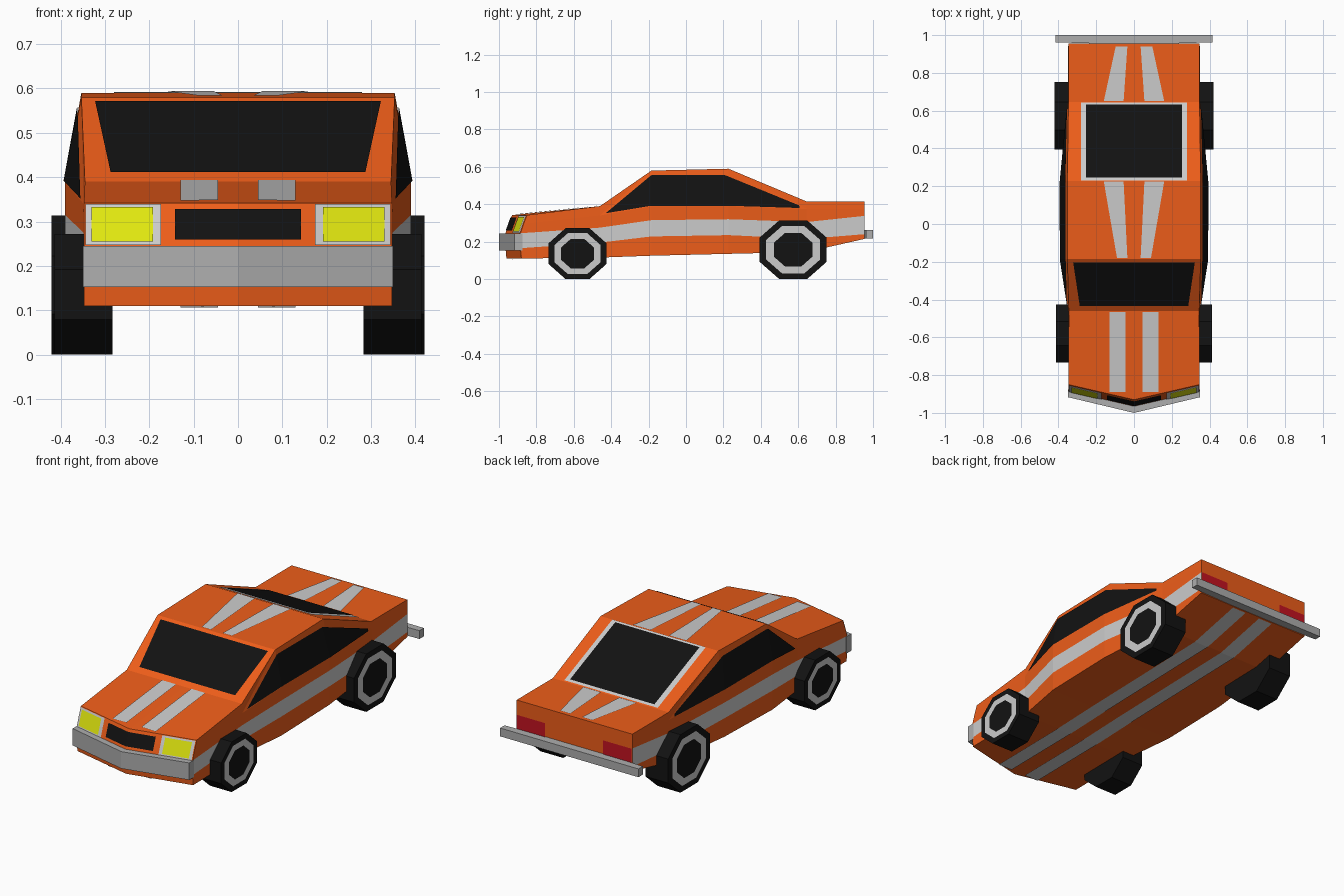
import bpy, bmesh, math
from mathutils import Vector, Matrix
from mathutils.bvhtree import BVHTree

if "Cube" in bpy.data.objects:
    bpy.data.objects.remove(bpy.data.objects["Cube"])


def material(name, r, g, b):
    m = bpy.data.materials.new(name)
    m.diffuse_color = (r, g, b, 1)
    m.use_nodes = True
    m.node_tree.nodes["Principled BSDF"].inputs["Base Color"].default_value = m.diffuse_color
    return m


ORANGE = material("orange_paint", 0.85, 0.11, 0.01)
GREY = material("light_grey", 0.66, 0.66, 0.66)
CHROME = material("bumper_grey", 0.42, 0.42, 0.42)
BLACK = material("black", 0.006, 0.006, 0.006)
YELLOW = material("yellow_lamp", 0.75, 0.8, 0.005)
RED = material("red_lamp", 0.55, 0.006, 0.015)


def finish(name, bm, mats):
    """Turn a right-half bmesh into an object mirrored across x = 0."""
    me = bpy.data.meshes.new(name)
    bm.to_mesh(me)
    for m in mats:
        me.materials.append(m)
    ob = bpy.data.objects.new(name, me)
    bpy.context.collection.objects.link(ob)
    mod = ob.modifiers.new("mirror", 'MIRROR')
    mod.merge_threshold = 0.002
    return ob


# Body: lofted half sections (y, heights: floor, stripe low, stripe high, belt, top; belt x, top x)
sections = [
    (-0.46, (0.115, 0.195, 0.275, 0.34, 0.39), 0.348, 0.345),
    (-0.185, (0.125, 0.228, 0.315, 0.388, 0.58), 0.39, 0.353),
    (0.227, (0.135, 0.235, 0.32, 0.388, 0.59), 0.39, 0.353),
    (0.645, (0.145, 0.215, 0.305, 0.375, 0.415), 0.35, 0.347),
    (0.955, (0.215, 0.24, 0.338, 0.375, 0.415), 0.348, 0.347),
]
nose_z = (0.11, 0.165, 0.245, 0.295, 0.342)
nose_y = (-0.96, -0.965, -0.965, -0.948, -0.93)

bm = bmesh.new()
tip = [bm.verts.new((0, y, z)) for y, z in zip(nose_y, nose_z)]
corner = [bm.verts.new((0.347, y + 0.08, z)) for y, z in zip(nose_y, nose_z)]
loft = [[tip[0]] + corner + [tip[4]]]
for y, zs, bx, tx in sections:
    pts = [(0, zs[0])] + [(bx, z) for z in zs[:4]] + [(tx, zs[4]), (0, zs[4])]
    loft.append([bm.verts.new((x, y, z)) for x, z in pts])
for i, (a, b) in enumerate(zip(loft, loft[1:])):
    for k in range(6):
        if k == 4 and i == 1:      # screen pillar folds
            bm.faces.new((a[4], b[4], b[5]))
            bm.faces.new((a[4], b[5], a[5]))
        elif k == 4 and i == 3:
            bm.faces.new((a[4], b[4], a[5]))
            bm.faces.new((b[4], b[5], a[5]))
        else:
            f = bm.faces.new((a[k], b[k], b[k + 1], a[k + 1]))
            f.material_index = 1 if k == 2 else 0
for k in range(4):
    bm.faces.new((tip[k], corner[k], corner[k + 1], tip[k + 1]))
bm.faces.new(loft[-1])
bmesh.ops.recalc_face_normals(bm, faces=bm.faces)
bm.normal_update()
skin = BVHTree.FromBMesh(bm)
finish("body", bm, [ORANGE, GREY])


# Flat trim, projected onto the body skin along a direction
def trim(name, polys, axis, sign, mat, lift=0.004):
    d = Vector((0, 0, 0))
    d[axis] = sign
    u, v = [i for i in range(3) if i != axis]
    bm = bmesh.new()
    for poly in polys:
        vs = []
        for p in poly:
            o = Vector((0, 0, 0))
            o[u], o[v] = p
            if axis == 2 or axis == 1:
                o.x = max(o.x, 0.0005)
            hit = skin.ray_cast(o - d * 3, d)[0]
            vs.append(bm.verts.new(hit - d * lift))
        f = bm.faces.new(vs)
        f.normal_update()
        if f.normal.dot(d) > 0:
            f.normal_flip()
    finish(name, bm, [mat])


def box(u0, u1, v0, v1):
    return [(u0, v0), (u1, v0), (u1, v1), (u0, v1)]


DOWN, UP, BACK, FWD, IN = (2, -1), (2, 1), (1, 1), (1, -1), (0, -1)

# Glass
trim("windscreen", [[(0, -0.435), (0.287, -0.435), (0.322, -0.203), (0, -0.203)]], *DOWN, BLACK)
trim("rear_window_frame", [box(0, 0.28, 0.231, 0.642)], *DOWN, GREY)
trim("rear_window", [box(0, 0.253, 0.245, 0.632)], *DOWN, BLACK, 0.008)
trim("side_windows", [
    [(-0.43, 0.352), (-0.186, 0.392), (-0.186, 0.555)],
    [(-0.186, 0.392), (0.228, 0.392), (0.205, 0.557), (-0.175, 0.557), (-0.186, 0.555)],
    [(0.228, 0.392), (0.607, 0.380), (0.605, 0.394), (0.228, 0.548), (0.205, 0.557)],
], *IN, BLACK)

# Racing stripes over the top and under the floor
trim("hood_stripes", [box(0.045, 0.13, -0.89, -0.465)], *DOWN, GREY)
trim("roof_stripes", [[(0.035, -0.18), (0.09, -0.18), (0.16, 0.225), (0.055, 0.225)]], *DOWN, GREY)
trim("trunk_stripes", [[(0.055, 0.65), (0.16, 0.65), (0.097, 0.94), (0.035, 0.94)]], *DOWN, GREY)
ys = [-0.93] + [s[0] for s in sections[:-1]] + [0.95]
trim("floor_stripes", [box(0.045, 0.13, a, b) for a, b in zip(ys, ys[1:])], *UP, GREY)

# Lamps and grille
trim("headlight_frames", [box(0.173, 0.344, 0.247, 0.294), box(0.173, 0.344, 0.294, 0.34)], *BACK, GREY)
trim("headlights", [box(0.192, 0.33, 0.255, 0.333)], *BACK, YELLOW, 0.008)
trim("grille", [box(0, 0.142, 0.26, 0.328)], *BACK, BLACK)
trim("tail_lights", [box(0.175, 0.345, 0.241, 0.337)], *FWD, RED)


# Bumpers: half outlines in plan, extruded upwards
def bumper(name, outline, z0, z1):
    bm = bmesh.new()
    lo = [bm.verts.new((x, y, z0)) for x, y in outline]
    hi = [bm.verts.new((x, y, z1)) for x, y in outline]
    bm.faces.new(lo)
    bm.faces.new(hi)
    for i in range(3):             # the side on x = 0 stays open
        bm.faces.new((lo[i], lo[i + 1], hi[i + 1], hi[i]))
    bmesh.ops.recalc_face_normals(bm, faces=bm.faces)
    finish(name, bm, [CHROME])


bumper("front_bumper", [(0, -1.0), (0.349, -0.917), (0.349, -0.875), (0, -0.955)], 0.153, 0.245)
bumper("rear_bumper", [(0, 1.0), (0.415, 1.0), (0.415, 0.962), (0, 0.95)], 0.217, 0.262)


# Wheels: eight-sided, with a grey ring inset into the outer face
def wheels(name, y, half_len, half_h, x0, x1):
    bm = bmesh.new()
    r = 1 / math.cos(math.pi / 8)
    bmesh.ops.create_cone(bm, cap_ends=True, segments=8, radius1=r, radius2=r, depth=1)
    bmesh.ops.rotate(bm, verts=bm.verts, matrix=Matrix.Rotation(math.pi / 8, 3, 'Z'))
    if min(abs(v.co.x) for v in bm.verts) < 0.1:
        bmesh.ops.rotate(bm, verts=bm.verts, matrix=Matrix.Rotation(math.pi / 8, 3, 'Z'))
    bmesh.ops.rotate(bm, verts=bm.verts, matrix=Matrix.Rotation(math.pi / 2, 3, 'Y'))
    bm.normal_update()
    cap = max(bm.faces, key=lambda f: f.calc_center_median().x)
    bmesh.ops.inset_individual(bm, faces=[cap], thickness=0.21)
    ring = bmesh.ops.inset_individual(bm, faces=[cap], thickness=0.25)["faces"]
    for f in ring:
        f.material_index = 1
    cap.material_index = 0
    for v in bm.verts:
        v.co = ((x0 + x1) / 2 + v.co.x * (x1 - x0), y + v.co.y * half_len, half_h * (1 + v.co.z))
    finish(name, bm, [BLACK, GREY])


wheels("front_wheels", -0.58, 0.154, 0.136, 0.283, 0.413)
wheels("rear_wheels", 0.573, 0.179, 0.157, 0.283, 0.42)
